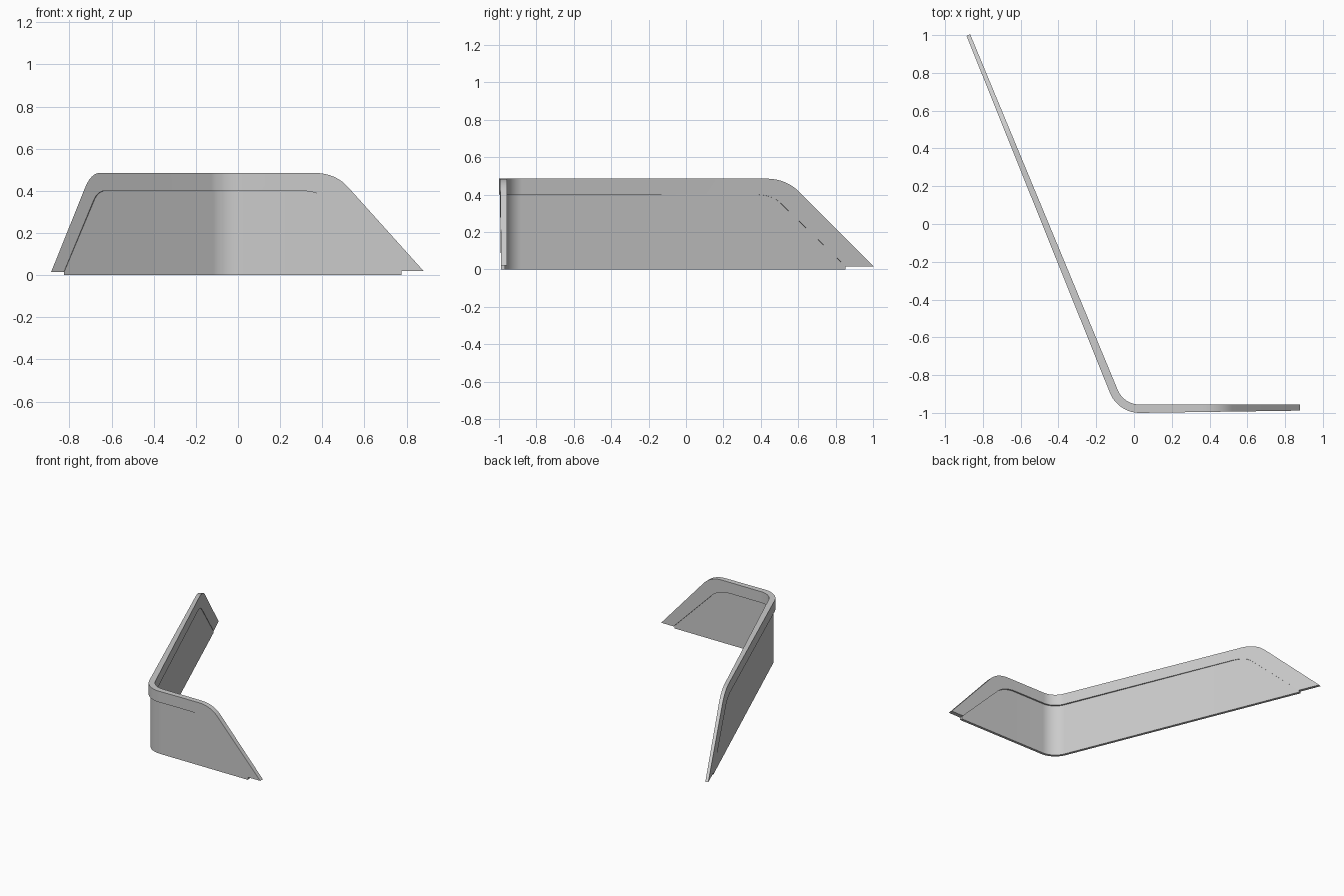
import bpy, bmesh, math
from mathutils import Vector

if "Cube" in bpy.data.objects:
    bpy.data.objects.remove(bpy.data.objects["Cube"])

# Plan path: long slanted arm, rounded corner, short front arm
CX, CY, R = 0.03, -0.83, 0.148
TURN = math.radians(67.8)
ARC = R * TURN
DX, DY = -0.378, 0.926
TX, TY = CX - R * DY, CY + R * DX      # where the corner meets the long arm


def place(u, z, side, half):
    """Point at path distance u, height z, on the outer (+1) or inner (-1) side."""
    if u > 0:
        p, n = Vector((TX + DX * u, TY + DY * u)), Vector((-DY, DX))
    elif u > -ARC:
        a = math.radians(270) - TURN - u / R * 1.0
        a = math.radians(270) - (TURN + u / R)
        n = Vector((math.cos(a), math.sin(a)))
        p = Vector((CX, CY)) + n * R
    else:
        p, n = Vector((CX - ARC - u, CY - R)), Vector((0, -1))
    p += n * side * half
    return (p.x, p.y, z)


def u_long(y):
    return (y - TY) / DY


def u_short(x):
    return -ARC - (x - CX)


def bezier(a, b, c, n=10):
    pts = []
    for i in range(n + 1):
        t = i / n
        pts.append(tuple((1 - t) ** 2 * a[k] + 2 * t * (1 - t) * b[k] + t * t * c[k] for k in (0, 1)))
    return pts


def outline(long_pts, short_pts):
    """Elevation outline: sloped end, rounded shoulder, level top, and back down."""
    end, *curve = long_pts
    pts = [end] + bezier(*curve)
    pts = [(u_long(y), z) for y, z in pts]
    top = pts[-1][1]
    pts += [(-ARC * i / 14, top) for i in range(15)]
    end, *curve = short_pts
    right = [end] + bezier(*curve)
    return pts + [(u_short(x), z) for x, z in reversed(right)]


def rim_half(u, side):
    if u > 0:
        return 0.022 - 0.0115 * min(1, u / 2.03)
    if u < -ARC and side > 0:
        return 0.022 - 0.012 * min(1, (-ARC - u) / 0.85)
    return 0.022


def panel_half(u, side):
    return 0.010


def slab(name, upper, lower, half):
    """Solid strip between two matching outlines, bent along the path."""
    bm = bmesh.new()
    rings = []
    for a, b in zip(upper, lower):
        rings.append([bm.verts.new(place(u, z, s, half(u, s)))
                      for (u, z), s in ((a, 1), (a, -1), (b, -1), (b, 1))])
    for r, q in zip(rings, rings[1:]):
        for k in range(4):
            j = (k + 1) % 4
            bm.faces.new((r[k], r[j], q[j], q[k]))
    bm.faces.new(rings[0])
    bm.faces.new(rings[-1])
    bmesh.ops.recalc_face_normals(bm, faces=bm.faces)
    me = bpy.data.meshes.new(name)
    bm.to_mesh(me)
    bm.free()
    ob = bpy.data.objects.new(name, me)
    bpy.context.collection.objects.link(ob)
    bpy.ops.object.select_all(action='DESELECT')
    ob.select_set(True)
    bpy.context.view_layer.objects.active = ob
    bpy.ops.object.shade_smooth_by_angle(angle=math.radians(30))
    return ob


outer = outline([(1.0, 0.015), (0.6, 0.415), (0.53, 0.485), (0.42, 0.485)],
                [(0.88, 0.02), (0.52, 0.42), (0.46, 0.485), (0.36, 0.485)])
inner = outline([(0.85, 0.015), (0.5, 0.355), (0.455, 0.40), (0.36, 0.40)],
                [(0.775, 0.02), (0.45, 0.345), (0.39, 0.40), (0.29, 0.40)])

# Thicker border along the top and both sloped ends
slab("rim", outer, inner, rim_half)
# Thin wall panel below the border
slab("wall_panel", inner, [(u, 0.0) for u, z in inner], panel_half)
